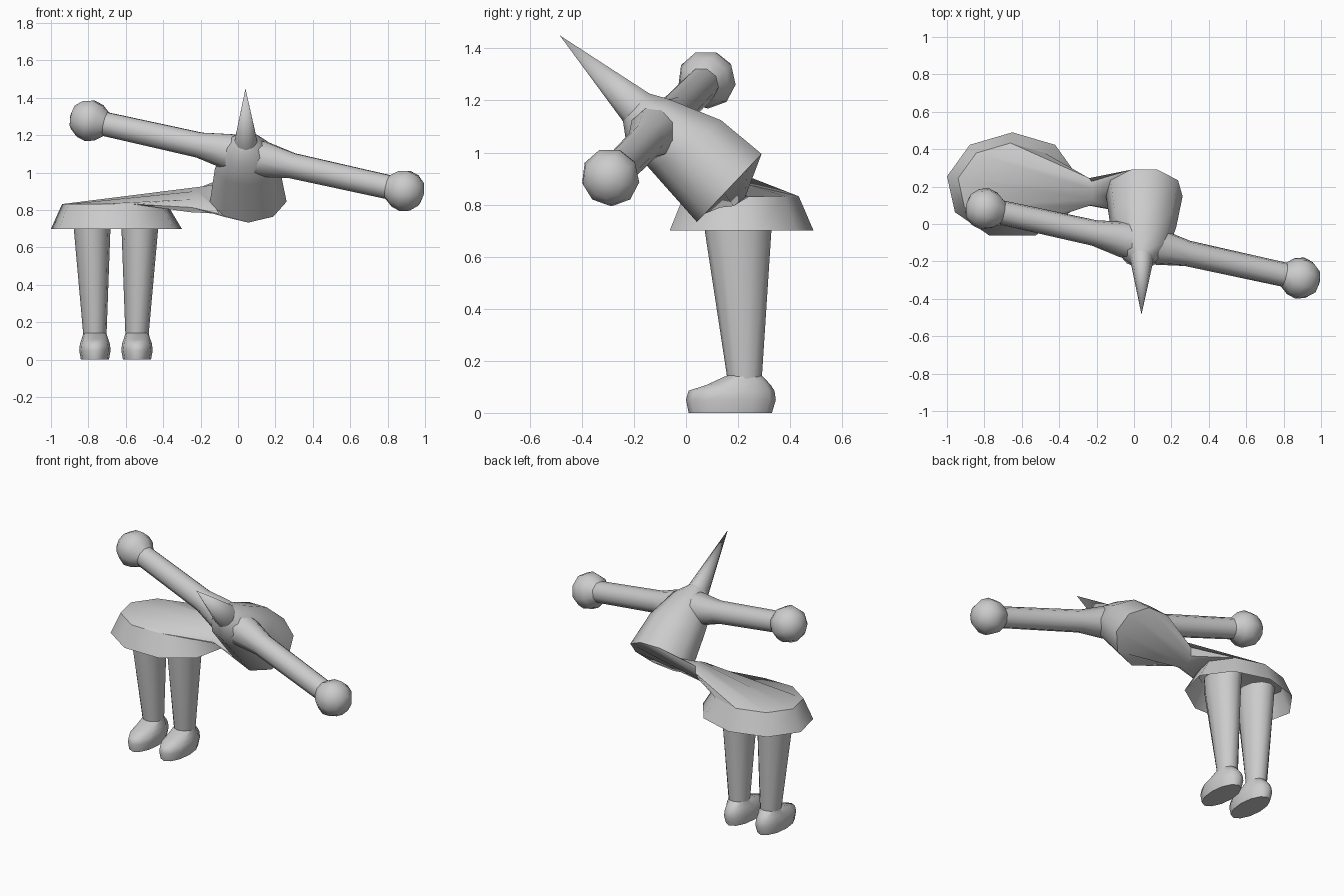
import bpy, bmesh, math
from mathutils import Vector

if "Cube" in bpy.data.objects:
    bpy.data.objects.remove(bpy.data.objects["Cube"])

grey = bpy.data.materials.new("plain_grey")
grey.diffuse_color = (0.6, 0.6, 0.6, 1)
grey.use_nodes = True
grey.node_tree.nodes["Principled BSDF"].inputs["Base Color"].default_value = grey.diffuse_color


def ring(c, u, v, n, start=0):
    """Points of an ellipse with centre c and half-axes u and v."""
    c, u, v = Vector(c), Vector(u), Vector(v)
    return [c + u * math.cos(a) + v * math.sin(a)
            for a in (math.radians(start) + 2 * math.pi * k / n for k in range(n))]


def loft(name, rings, cap_start=False, cap_end=False, tip=None, angle=60):
    """Skin a row of equal-sized rings, with optional caps or a pointed end."""
    bm = bmesh.new()
    rows = [[bm.verts.new(p) for p in r] for r in rings]
    n = len(rows[0])
    for a, b in zip(rows, rows[1:]):
        for i in range(n):
            j = (i + 1) % n
            bm.faces.new((a[i], a[j], b[j], b[i]))
    if cap_start:
        bm.faces.new(rows[0][::-1])
    if cap_end:
        bm.faces.new(rows[-1])
    if tip:
        t = bm.verts.new(tip)
        for i in range(n):
            bm.faces.new((rows[-1][i], rows[-1][(i + 1) % n], t))
    bmesh.ops.recalc_face_normals(bm, faces=bm.faces)
    me = bpy.data.meshes.new(name)
    bm.to_mesh(me)
    bm.free()
    me.materials.append(grey)
    ob = bpy.data.objects.new(name, me)
    bpy.context.collection.objects.link(ob)
    bpy.ops.object.select_all(action='DESELECT')
    ob.select_set(True)
    bpy.context.view_layer.objects.active = ob
    bpy.ops.object.shade_smooth_by_angle(angle=math.radians(angle))
    return ob


# Legs and feet: stacked flat ellipses
for side, x_top, x_low in (("right", -0.78, -0.765), ("left", -0.525, -0.54)):
    loft(side + "_leg", [
        ring((x_low, 0.225, 0.13), (0.062, 0, 0), (0, 0.066, 0), 12),
        ring((x_top, 0.2, 0.70), (0.098, 0, 0), (0, 0.128, 0), 12),
        ring((x_top, 0.2, 0.79), (0.1, 0, 0), (0, 0.135, 0), 12)], cap_end=True)
    foot = []
    for z, y0, y1, w in ((0, 0.01, 0.33, 0.075), (0.05, 0, 0.345, 0.084),
                         (0.085, 0.01, 0.34, 0.08), (0.108, 0.08, 0.325, 0.072),
                         (0.145, 0.16, 0.29, 0.06)):
        foot.append(ring((x_low, (y0 + y1) / 2, z), (w, 0, 0), (0, (y1 - y0) / 2, 0), 12))
    loft(side + "_foot", foot, cap_start=True, cap_end=True)

# Waist opening, tilted forward, shared by torso and stretched sheet
waist = ring((0.055, 0.17, 0.868), (0.208, 0, 0), (0, 0.128, 0.135), 9, 70)

# Flared skirt whose top is pulled sideways into the waist
hem = ring((-0.65, 0.205, 0.70), (0.355, 0, 0), (0, 0.285, 0), 9, 90)
rim = ring((-0.66, 0.205, 0.832), (0.285, 0, 0), (0, 0.228, 0), 9, 90)
pinch = ring((-0.24, 0.17, 0.855), (-0.02, 0, -0.065), (0, 0.075, 0.02), 9, 90)
loft("skirt", [hem, rim], angle=70)
loft("stretched_waist", [rim, pinch, waist], angle=50)

# Torso leaning forward to the neck
torso = [waist,
         ring((0.05, 0.005, 1.03), (0.178, 0, 0), (0, 0.138, 0.1), 9, 70),
         ring((0.045, -0.145, 1.125), (0.13, 0, 0), (0, 0.085, 0.085), 9, 70),
         ring((0.042, -0.19, 1.175), (0.062, 0, 0), (0, 0.052, 0.055), 9, 70)]
loft("torso", torso, angle=70)

# Long pointed spike in place of a head
loft("neck_spike", [torso[-1]], tip=(0.04, -0.485, 1.45), angle=80)

# Arms and round hands along one straight tilted line
hand_a, hand_b = Vector((-0.795, 0.08, 1.28)), Vector((0.89, -0.29, 0.905))
axis = (hand_b - hand_a).normalized()
up = (Vector((0, 0, 1)) - axis * axis.z).normalized()
across = axis.cross(up)
chest = hand_a.lerp(hand_b, 0.495)


def round_ring(c, r, n=9):
    return ring(c, up * r, across * r, n, 20)


for side, hand, d in (("right", hand_a, -axis), ("left", hand_b, axis)):
    loft(side + "_arm", [round_ring(chest, 0.105),
                         round_ring(chest + d * 0.10, 0.098),
                         round_ring(chest + d * 0.26, 0.07),
                         round_ring(hand - d * 0.07, 0.066)], angle=70)
    loft(side + "_hand", [round_ring(hand + d * t, r) for t, r in
                          ((-0.10, 0.06), (-0.05, 0.1), (0.0, 0.114),
                           (0.05, 0.1), (0.09, 0.065))],
         tip=hand + d * 0.108, angle=80)
